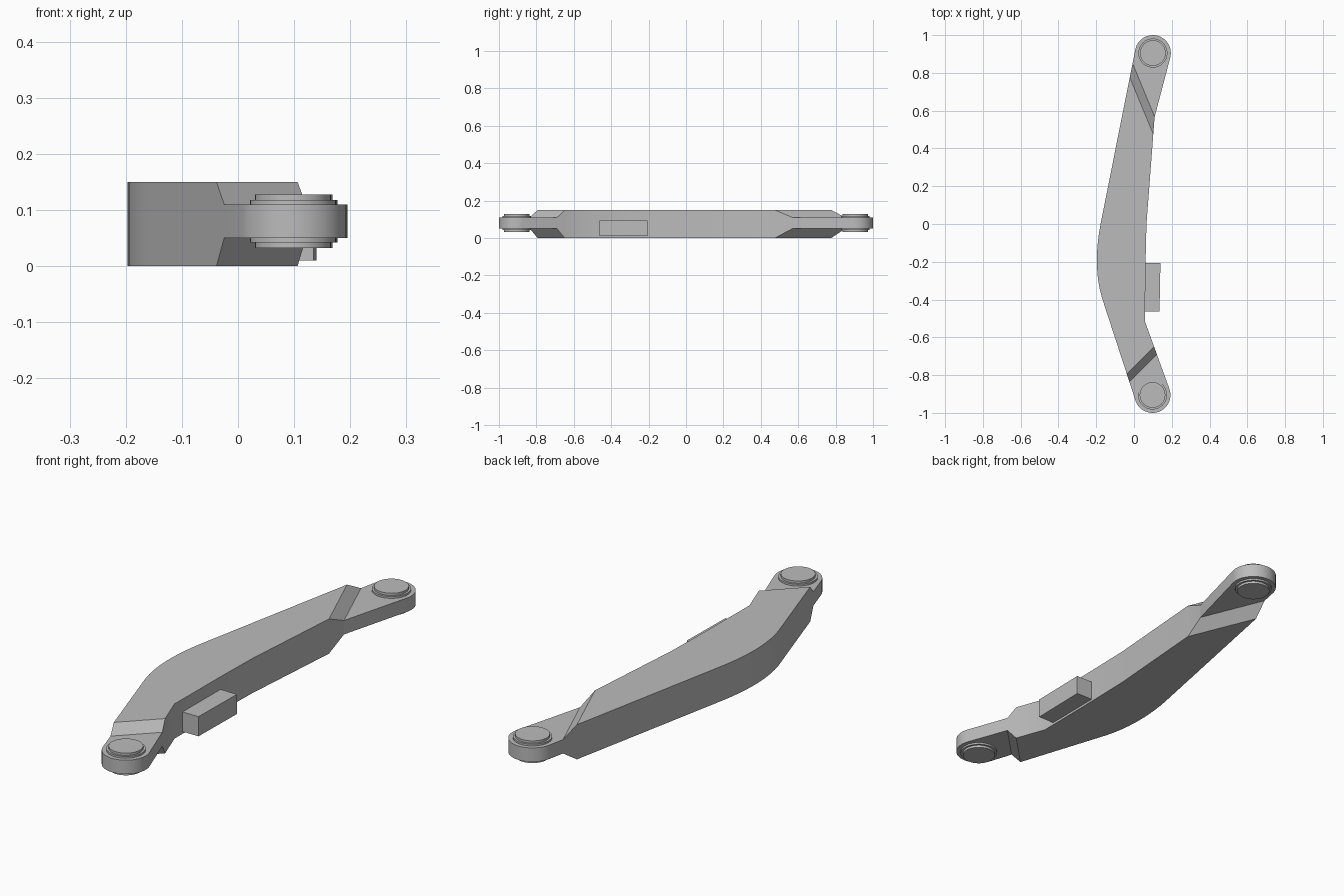
import bpy, bmesh
from math import sin, cos, radians
from mathutils import Vector

cube = bpy.data.objects.get("Cube")
if cube:
    bpy.data.objects.remove(cube)

grey = bpy.data.materials.new("cast_grey")
grey.use_nodes = True
grey.diffuse_color = (0.5, 0.5, 0.5, 1)
grey.node_tree.nodes["Principled BSDF"].inputs["Base Color"].default_value = (0.5, 0.5, 0.5, 1)

FRONT_EYE, BACK_EYE, EYE_R = (0.098, -0.905), (0.1, 0.905), 0.095


def finish(name, bm):
    bmesh.ops.recalc_face_normals(bm, faces=bm.faces[:])
    mesh = bpy.data.meshes.new(name)
    bm.to_mesh(mesh)
    bm.free()
    obj = bpy.data.objects.new(name, mesh)
    bpy.context.collection.objects.link(obj)
    mesh.materials.append(grey)
    bpy.ops.object.select_all(action='DESELECT')
    obj.select_set(True)
    bpy.context.view_layer.objects.active = obj
    bpy.ops.object.shade_smooth_by_angle(angle=radians(25))
    return obj


def prism(outline, z0, z1):
    bm = bmesh.new()
    bm.faces.new([bm.verts.new((x, y, z0)) for x, y in outline])
    top = bmesh.ops.extrude_face_region(bm, geom=bm.faces[:])["geom"]
    bmesh.ops.translate(bm, vec=(0, 0, z1 - z0),
                        verts=[g for g in top if isinstance(g, bmesh.types.BMVert)])
    return bm


def arc(centre, r, a0, a1, n):
    angles = [radians(a0 + (a1 - a0) * i / n) for i in range(n + 1)]
    return [(centre[0] + r * cos(a), centre[1] + r * sin(a)) for a in angles]


def bend(p0, p1, p2, n):
    p0, p1, p2 = Vector(p0), Vector(p1), Vector(p2)
    pts = []
    for i in range(n + 1):
        t = i / n
        pts.append(tuple(p0 * (1 - t) ** 2 + p1 * 2 * t * (1 - t) + p2 * t * t))
    return pts


# Curved arm, counter-clockwise plan outline including both rounded ends
outline = arc(FRONT_EYE, EYE_R, 199, 380, 24)
outline += [(0.058, -0.516), (0.061, -0.21), (0.066, 0), (0.109, 0.566)]
outline += arc(BACK_EYE, EYE_R, -14, 169, 24)
outline += bend((-0.177, 0), (-0.2235, -0.242), (-0.16, -0.42), 10)

# Ramps where the thick arm thins to the end links: direction, start, end
ramps = [(Vector((0.924, 0.382, 0)), 0.276, 0.318),
         (Vector((0.707, -0.707, 0)), 0.534, 0.573)]
bm = bmesh.new()
bm.faces.new([bm.verts.new((x, y, 0)) for x, y in outline])
for normal, start, end in ramps:
    for d in (start, end):
        bmesh.ops.bisect_plane(bm, geom=bm.verts[:] + bm.edges[:] + bm.faces[:],
                               plane_co=normal * d, plane_no=normal, dist=1e-5)
top = bmesh.ops.extrude_face_region(bm, geom=bm.faces[:])["geom"]
upper = {g for g in top if isinstance(g, bmesh.types.BMVert)}
for v in bm.verts:
    flat = Vector((v.co.x, v.co.y, 0))
    t = max(min(max((flat.dot(n) - s) / (e - s), 0), 1) for n, s, e in ramps)
    v.co.z = 0.15 - 0.04 * t if v in upper else 0.05 * t
finish("arm", bm)

# Stepped pivot bushings through both ends
for label, centre in (("front", FRONT_EYE), ("back", BACK_EYE)):
    finish(label + "_bushing_collar", prism(arc(centre, 0.077, 0, 348.75, 31), 0.042, 0.118))
    finish(label + "_bushing_pin", prism(arc(centre, 0.068, 0, 348.75, 31), 0.032, 0.128))

# Small mounting block on the inner side
block = [(0.04, -0.463), (0.135, -0.463), (0.14, -0.207), (0.04, -0.205)]
finish("side_block", prism(block, 0.01, 0.095))
